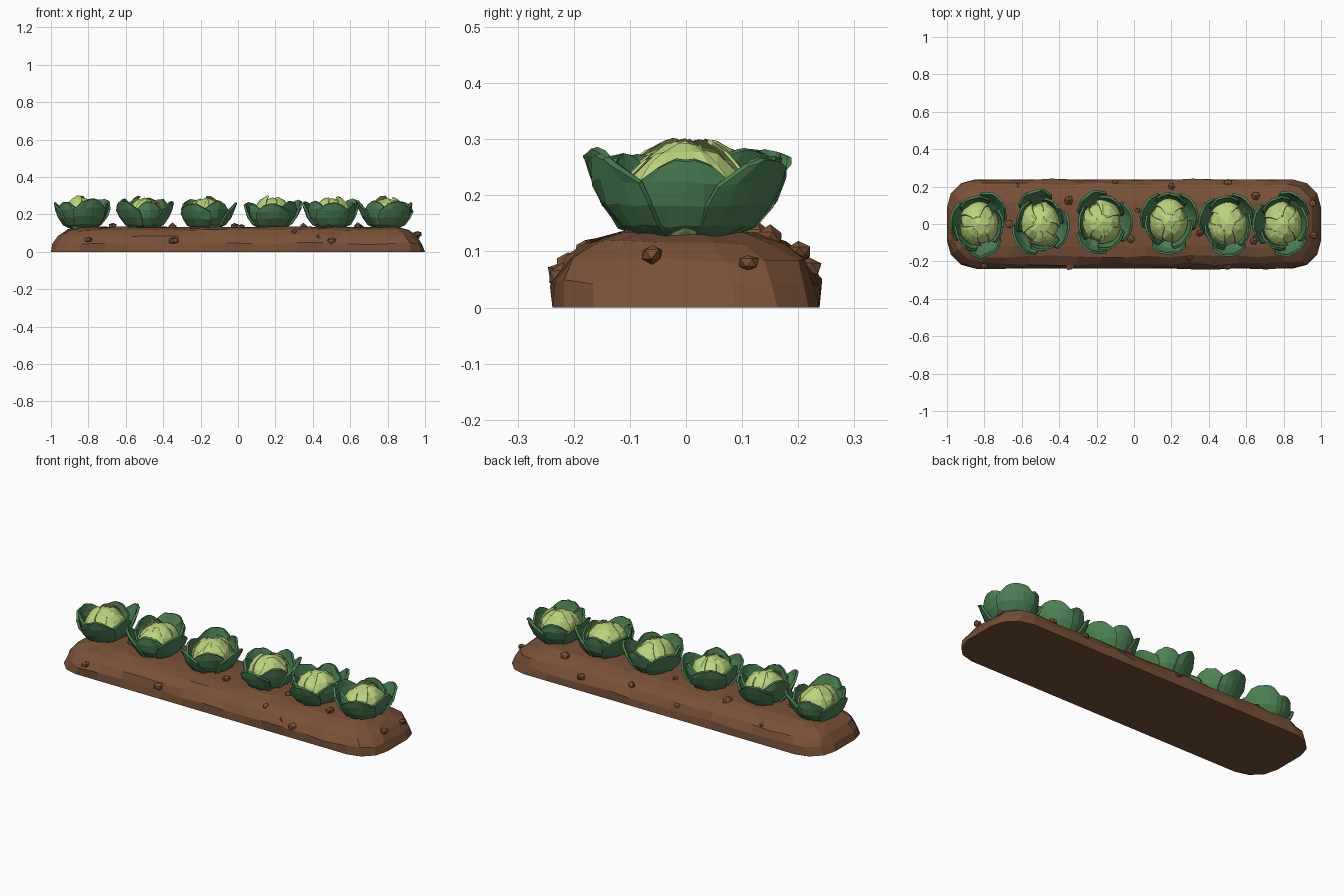
import bpy, bmesh, math, random
from mathutils import Vector, Matrix

random.seed(7)
cube = bpy.data.objects.get("Cube")
if cube:
    bpy.data.objects.remove(cube, do_unlink=True)


def material(name, rgb):
    m = bpy.data.materials.new(name)
    m.use_nodes = True
    m.diffuse_color = (*rgb, 1)
    bsdf = next(n for n in m.node_tree.nodes if n.type == 'BSDF_PRINCIPLED')
    bsdf.inputs["Base Color"].default_value = (*rgb, 1)
    bsdf.inputs["Roughness"].default_value = 0.9
    return m


SOIL = material("brown soil", (0.19, 0.082, 0.04))
LEAF = material("dark green leaf", (0.075, 0.22, 0.09))
HEART = material("pale green heart", (0.5, 0.66, 0.21))


def finish(bm, name, mats):
    bmesh.ops.recalc_face_normals(bm, faces=bm.faces[:])
    mesh = bpy.data.meshes.new(name)
    bm.to_mesh(mesh)
    bm.free()
    for m in mats:
        mesh.materials.append(m)
    ob = bpy.data.objects.new(name, mesh)
    bpy.context.collection.objects.link(ob)
    return ob


def jit(a):
    return random.uniform(-a, a)


# Rounded rectangle with the same point count at every size
def outline(hx, hy, r, z):
    pts = []
    for q, (sx, sy) in enumerate([(1, 1), (-1, 1), (-1, -1), (1, -1)]):
        cx, cy = sx * (hx - r), sy * (hy - r)
        for k in range(4):
            a = math.pi / 2 * (q + k / 3)
            pts.append(Vector((cx + r * math.cos(a), cy + r * math.sin(a), z)))
        if q % 2 == 0:
            for k in range(1, 13):
                pts.append(Vector((cx * (1 - k / 6.5), cy + sy * r, z)))
    return pts


# Soil mound lofted from stacked outlines
def soil_bed():
    levels = [(1.0, 0.238, 0.15, 0.0), (0.985, 0.236, 0.15, 0.045),
              (0.955, 0.212, 0.14, 0.085), (0.91, 0.172, 0.12, 0.116),
              (0.85, 0.12, 0.09, 0.131), (0.8, 0.05, 0.04, 0.134)]
    bm = bmesh.new()
    rings = []
    for i, lv in enumerate(levels):
        a = 0 if i in (0, 5) else 0.009
        rings.append([bm.verts.new(p + Vector((jit(a), jit(a), jit(a * 0.7))))
                      for p in outline(*lv)])
    n = len(rings[0])
    for low, high in zip(rings, rings[1:]):
        for k in range(n):
            j = (k + 1) % n
            bm.faces.new((low[k], low[j], high[j], high[k]))
    bm.faces.new(rings[0])
    bm.faces.new(rings[-1])
    finish(bm, "soil_bed", [SOIL])


# Angular clods, half sunk in the soil
def clod(i, x, y, z, r):
    bm = bmesh.new()
    bmesh.ops.create_icosphere(bm, subdivisions=1, radius=r)
    for v in bm.verts:
        v.co *= random.uniform(0.75, 1.15)
        v.co.z *= 0.8
    rot = Matrix.Rotation(random.uniform(0, 6), 3, 'Z')
    bmesh.ops.transform(bm, matrix=rot.to_4x4(), verts=bm.verts[:])
    ob = finish(bm, f"soil_clod_{i}", [SOIL])
    ob.location = (x, y, z)


# Curved sheet around an upright axis; rows hold radius, height, half angle
def sheet(bm, rows, angle, flare, droop, thick, cols=7):
    inner, outer = [], []
    rise = jit(0.014)
    for i, (r, z, half) in enumerate(rows):
        t = i / (len(rows) - 1)
        for j in range(cols):
            u = 2 * j / (cols - 1) - 1
            a = angle + half * u
            rr = r + flare * t * t + jit(0.003)
            zz = z + rise * t - droop * t * t * u * u + jit(0.003)
            for store, d in ((outer, 0), (inner, -thick)):
                store.append(bm.verts.new(((rr + d) * math.cos(a),
                                           (rr + d) * math.sin(a), zz - d * 0.3)))
    last = len(rows) - 1
    for i in range(last):
        for j in range(cols - 1):
            ids = [i * cols + j, i * cols + j + 1,
                   (i + 1) * cols + j + 1, (i + 1) * cols + j]
            bm.faces.new([outer[k] for k in ids])
            bm.faces.new([inner[k] for k in reversed(ids)])
    rim = list(range(cols)) + [i * cols + cols - 1 for i in range(1, last + 1)]
    rim += [last * cols + j for j in range(cols - 2, -1, -1)]
    rim += [i * cols for i in range(last - 1, 0, -1)]
    for a, b in zip(rim, rim[1:] + rim[:1]):
        bm.faces.new((outer[a], inner[a], inner[b], outer[b]))


OUTER_ROWS = [(0.055, 0.122, 0.8), (0.105, 0.146, 0.76), (0.132, 0.185, 0.74),
              (0.145, 0.228, 0.66), (0.149, 0.268, 0.34)]


def cabbage(i, x, y):
    # Outer leaves, alternately tucked in and spread out
    turn = random.uniform(0, 6)
    bm = bmesh.new()
    for k in range(6):
        flare = (0.016 if k % 2 else -0.006) + jit(0.006)
        step = 0.007 if k % 2 else -0.003
        rows = [(r + step, z, h) for r, z, h in OUTER_ROWS]
        sheet(bm, rows, turn + k * math.pi / 3 + jit(0.12), flare, 0.014, 0.012)
    leaves = finish(bm, f"cabbage_leaves_{i}", [LEAF])

    # Pale heart
    bm = bmesh.new()
    bmesh.ops.create_icosphere(bm, subdivisions=2, radius=0.106)
    for v in bm.verts:
        v.co *= random.uniform(0.97, 1.02)
        v.co.z = v.co.z * 0.92 + 0.192
    # Overlapping leaves wrapped over the heart
    for k in range(3):
        wrap = []
        for s in range(5):
            p = 0.1 + s * 0.27
            wrap.append((0.113 * math.cos(p), 0.193 + 0.101 * math.sin(p),
                         0.85 - 0.08 * s))
        sheet(bm, wrap, turn + k * math.tau / 3, 0, 0.004, 0.008)
    heart = finish(bm, f"cabbage_heart_{i}", [HEART])
    for ob in (leaves, heart):
        ob.location = (x, y, 0)
        ob.scale = (0.93, 1.06, 1)


soil_bed()

for i, (x, y) in enumerate([(-0.83, 0), (-0.5, 0), (-0.17, 0.01),
                            (0.185, 0.015), (0.5, 0), (0.795, 0)]):
    cabbage(i + 1, x, y)

# Clods along the front, back, top and ends
clods = [(-0.8, -0.225, 0.065, 0.022), (-0.34, -0.22, 0.06, 0.032),
         (0.5, -0.22, 0.055, 0.03), (0.43, -0.21, 0.08, 0.022),
         (0.3, -0.18, 0.105, 0.02), (-0.35, 0.125, 0.13, 0.03),
         (-0.67, 0, 0.138, 0.024), (-0.02, -0.08, 0.136, 0.024),
         (0.02, 0.07, 0.135, 0.018), (0.35, -0.05, 0.137, 0.022),
         (0.65, 0.15, 0.125, 0.026), (0.64, -0.09, 0.136, 0.024),
         (0.2, 0.2, 0.1, 0.022), (-0.62, 0.2, 0.09, 0.02),
         (0.5, 0.22, 0.07, 0.024), (-0.1, 0.22, 0.07, 0.02),
         (0.96, -0.06, 0.095, 0.024), (0.955, 0.11, 0.08, 0.02)]
for i, c in enumerate(clods):
    clod(i + 1, *c)
